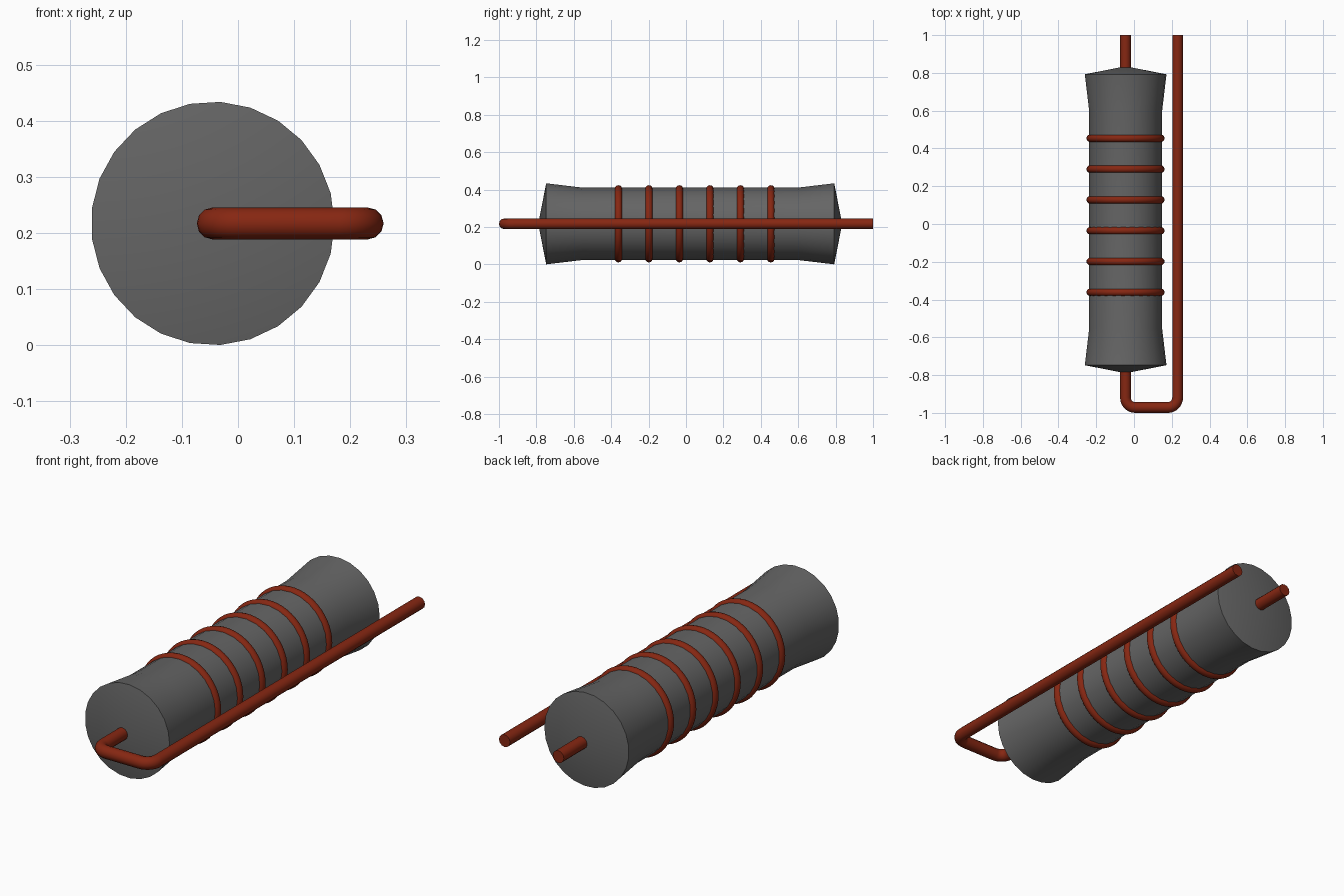
import bpy, bmesh, math
from mathutils import Matrix, Vector

cube = bpy.data.objects.get("Cube")
if cube:
    bpy.data.objects.remove(cube, do_unlink=True)

AXIS_X, AXIS_Z, MID_Y = -0.045, 0.217, 0.0225
WIRE_R = 0.0285


def material(name, rgb):
    m = bpy.data.materials.new(name)
    m.use_nodes = True
    m.diffuse_color = (*rgb, 1)
    m.node_tree.nodes["Principled BSDF"].inputs["Base Color"].default_value = (*rgb, 1)
    return m


grey = material("dark_grey", (0.13, 0.13, 0.13))
copper = material("copper_red", (0.24, 0.02, 0.006))


def smooth(obj, angle):
    bpy.ops.object.select_all(action="DESELECT")
    obj.select_set(True)
    bpy.context.view_layer.objects.active = obj
    bpy.ops.object.shade_smooth_by_angle(angle=math.radians(angle))


def lathe(name, profile, sides, mat, y, closed=False):
    """Spin (radius, y) points about the body axis."""
    bm = bmesh.new()
    rings = []
    for r, py in profile:
        n = 1 if r == 0 else sides
        rings.append([bm.verts.new((r * math.cos(math.tau * i / sides), py,
                                    r * math.sin(math.tau * i / sides))) for i in range(n)])
    pairs = list(zip(rings, rings[1:]))
    if closed:
        pairs.append((rings[-1], rings[0]))
    for a, b in pairs:
        for i in range(sides):
            j = (i + 1) % sides
            quad = [a[i % len(a)], a[j % len(a)], b[j % len(b)], b[i % len(b)]]
            bm.faces.new(list(dict.fromkeys(quad)))
    bmesh.ops.recalc_face_normals(bm, faces=bm.faces)
    mesh = bpy.data.meshes.new(name)
    bm.to_mesh(mesh)
    bm.free()
    mesh.materials.append(mat)
    obj = bpy.data.objects.new(name, mesh)
    obj.location = (AXIS_X, y, AXIS_Z)
    bpy.context.collection.objects.link(obj)
    smooth(obj, 40)
    return obj


# Flared body with shallow conical ends
half = [(0, 0.8125), (0.217, 0.77), (0.194, 0.577)]
lathe("body", half + [(r, -y) for r, y in reversed(half)], 25, grey, MID_Y)

# Six raised bands
band = [(0.187 + 0.02 * math.cos(math.tau * i / 12), 0.02 * math.sin(math.tau * i / 12))
        for i in range(12)]
for k in range(6):
    lathe(f"band_{k + 1}", band, 50, copper, 0.046 + (k - 2.5) * 0.163, closed=True)

# Bent lead: out of the body, round the front and back along the left side
LEFT_X, FRONT_Y, BEND = 0.231, -1 + WIRE_R, 0.052


def bend(cx, start):
    return [(cx + BEND * math.cos(a), FRONT_Y + BEND + BEND * math.sin(a))
            for a in (math.radians(start + 90 * i / 8) for i in range(9))]


path = [(AXIS_X, 1)] + bend(AXIS_X + BEND, 180) + bend(LEFT_X - BEND, 270) + [(LEFT_X, 1)]
curve = bpy.data.curves.new("lead_wire", "CURVE")
curve.dimensions = "3D"
curve.bevel_depth = WIRE_R
curve.bevel_resolution = 4
curve.use_fill_caps = True
spline = curve.splines.new("POLY")
spline.points.add(len(path) - 1)
for point, (x, y) in zip(spline.points, path):
    point.co = (x, y, AXIS_Z, 1)
curve.materials.append(copper)
wire = bpy.data.objects.new("lead_wire", curve)
bpy.context.collection.objects.link(wire)
bpy.ops.object.select_all(action="DESELECT")
wire.select_set(True)
bpy.context.view_layer.objects.active = wire
bpy.ops.object.convert(target="MESH")
smooth(bpy.context.object, 45)
